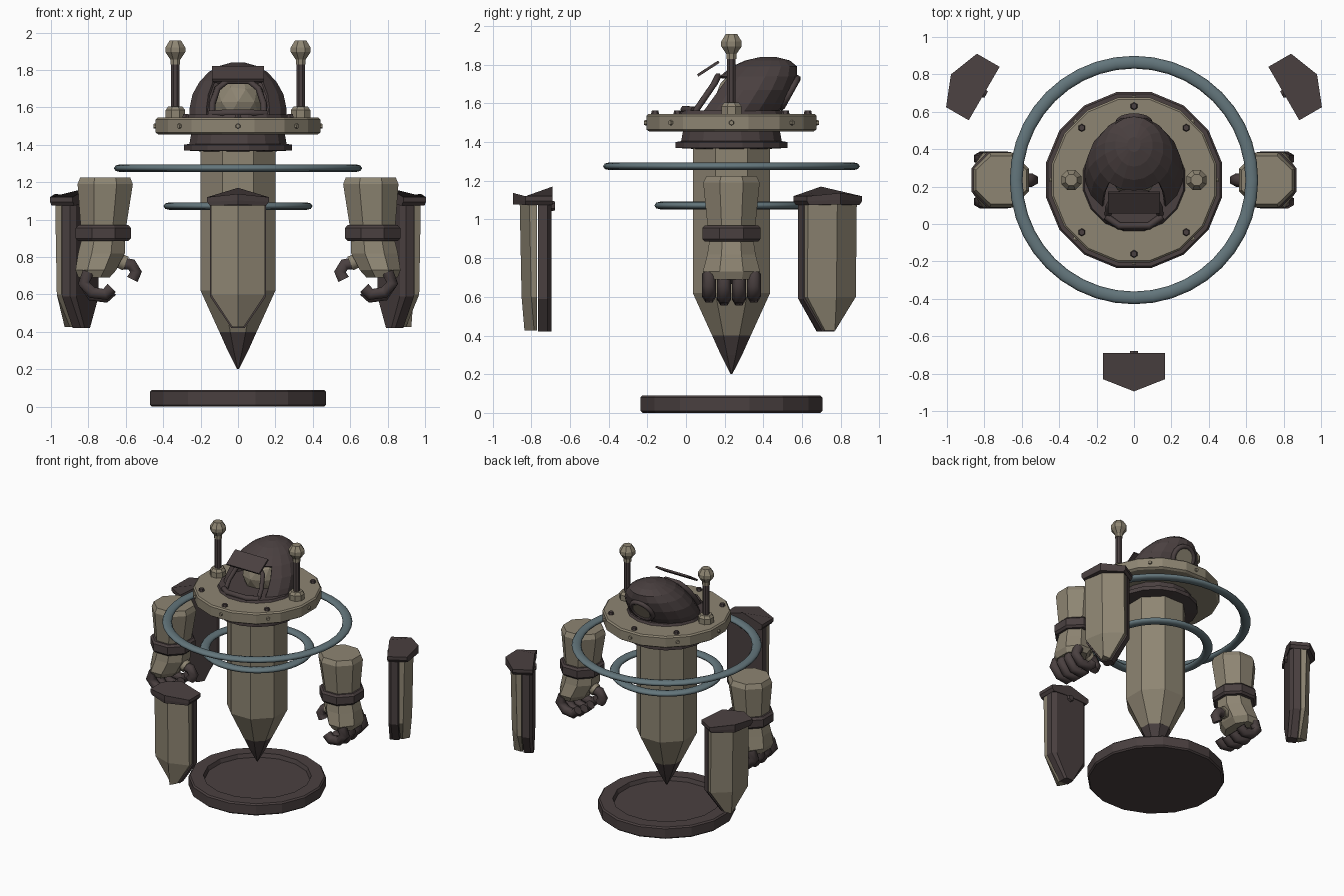
import bpy, bmesh, math
from math import sin, cos, pi, radians
from mathutils import Matrix, Vector

if "Cube" in bpy.data.objects:
    bpy.data.objects.remove(bpy.data.objects["Cube"])

AXIS_Y = 0.235


def material(name, rgb):
    m = bpy.data.materials.new(name)
    m.use_nodes = True
    m.diffuse_color = (*rgb, 1)
    m.node_tree.nodes["Principled BSDF"].inputs["Base Color"].default_value = (*rgb, 1)
    return m


STONE = material("sand stone", (0.27, 0.235, 0.17))
DARK = material("dark brown", (0.068, 0.051, 0.051))
STEEL = material("blue grey", (0.125, 0.18, 0.2))


def finish(name, bm, mat):
    bmesh.ops.recalc_face_normals(bm, faces=bm.faces)
    me = bpy.data.meshes.new(name)
    bm.to_mesh(me)
    bm.free()
    me.materials.append(mat)
    ob = bpy.data.objects.new(name, me)
    bpy.context.collection.objects.link(ob)
    return ob


def loft(name, rings, mat, caps=True, keep=None):
    """Skin a list of equally long point rings; keep filters faces by centre."""
    bm = bmesh.new()
    vs = [[bm.verts.new(p) for p in r] for r in rings]
    n = len(rings[0])
    for a, b in zip(vs, vs[1:]):
        for i in range(n):
            j = (i + 1) % n
            bm.faces.new((a[i], a[j], b[j], b[i]))
    if caps:
        bm.faces.new(vs[0])
        bm.faces.new(vs[-1])
    if keep:
        drop = [f for f in bm.faces if not keep(f.calc_center_median())]
        bmesh.ops.delete(bm, geom=drop, context='FACES')
    bmesh.ops.remove_doubles(bm, verts=bm.verts, dist=0.0005)
    return finish(name, bm, mat)


def oval(cx, cy, z, rx, ry, n):
    # flats face the main axes
    return [(cx + rx * cos(2 * pi * (i + .5) / n), cy + ry * sin(2 * pi * (i + .5) / n), z)
            for i in range(n)]


def lathe(name, profile, mat, n=16, x=0, y=AXIS_Y):
    k = 1 / cos(pi / n)
    return loft(name, [oval(x, y, z, r * k, r * k, n) for r, z in profile], mat)


def tube(name, pts, radius, mat, closed=False):
    cu = bpy.data.curves.new(name, 'CURVE')
    cu.dimensions = '3D'
    cu.bevel_depth, cu.bevel_resolution, cu.use_fill_caps = radius, 1, True
    sp = cu.splines.new('POLY')
    sp.points.add(len(pts) - 1)
    for p, co in zip(sp.points, pts):
        p.co = (*co, 1)
    sp.use_cyclic_u = closed
    cu.materials.append(mat)
    ob = bpy.data.objects.new(name, cu)
    bpy.context.collection.objects.link(ob)
    return ob


def bolt(name, pos, direction, mat, r=0.022, depth=0.024):
    bm = bmesh.new()
    rot = Vector(direction).to_track_quat('Z', 'Y').to_matrix().to_4x4()
    bmesh.ops.create_cone(bm, cap_ends=True, segments=6, radius1=r, radius2=r * .75,
                          depth=depth, matrix=Matrix.Translation(pos) @ rot)
    return finish(name, bm, mat)


# Base dish
lathe("base_dish", [(.46, 0), (.47, .01), (.47, .08), (.46, .09), (.37, .09), (.36, .06)], DARK)

# Pointed column
lathe("column", [(.2, 1.38), (.2, .62), (.1, .4)], STONE, 8)
lathe("column_tip", [(.102, .405), (.055, .3), (.004, .2)], DARK, 8)

# Collar, shoulder disc and neck
lathe("collar", [(.2, 1.365), (.29, 1.37), (.29, 1.4), (.26, 1.405), (.25, 1.46)], DARK)
lathe("shoulder_disc", [(.425, 1.455), (.44, 1.465), (.44, 1.535), (.43, 1.545)], STONE)
lathe("neck_ring", [(.275, 1.54), (.265, 1.562), (.2, 1.562)], DARK)
for i in range(8):
    a = i * pi / 4
    d = Vector((cos(a), sin(a), 0))
    c = Vector((0, AXIS_Y, 0))
    bolt("rim_bolt", c + d * .44 + Vector((0, 0, 1.5)), d, STONE, .016)
    if i % 4:
        bolt("disc_bolt", c + d * .395 + Vector((0, 0, 1.552)), (0, 0, 1), DARK)

# Antennas
for s in (-1, 1):
    x = s * .335
    lathe("antenna_socket", [(.052, 1.54), (.052, 1.585), (.038, 1.605)], STONE, 8, x)
    lathe("antenna_rod", [(.022, 1.59), (.022, 1.85)], DARK, 8, x)
    lathe("antenna_knob", [(.026, 1.83), (.026, 1.855), (.053, 1.895), (.053, 1.92),
                           (.03, 1.958)], STONE, 8, x)

# Hood: a dome leaning backwards with an open front
HOOD = [(1.535, .245, .265, .225), (1.60, .29, .262, .222), (1.67, .335, .247, .215),
        (1.74, .375, .207, .2), (1.79, .405, .157, .17), (1.822, .422, .1, .115),
        (1.84, .425, .035, .04)]


def outside_opening(c):
    return not (c.y < .28 and abs(c.x) < .13 and 1.5 < c.z < 1.74)


hood = loft("hood", [oval(0, cy, z, rx, ry, 18) for z, cy, rx, ry in HOOD], DARK,
            keep=outside_opening)
shell = hood.modifiers.new("thickness", 'SOLIDIFY')
shell.thickness = .015

# Face inside the hood
bm = bmesh.new()
bmesh.ops.create_icosphere(bm, subdivisions=2, radius=1,
                           matrix=Matrix.Translation((0, .32, 1.63)) @ Matrix.Diagonal((.15, .17, .15, 1)))
finish("face", bm, STONE)

# Trim around the opening, chin guard, and brow plate
half = [(.14, .035, 1.54), (.137, .09, 1.62), (.11, .145, 1.7), (.06, .165, 1.74)]
tube("opening_trim", half + [(-x, y, z) for x, y, z in reversed(half)], .018, DARK)
tube("chin_guard", [(.15, .04, 1.565), (.08, -.01, 1.57), (-.08, -.01, 1.57), (-.15, .04, 1.565)],
     .02, DARK)
bm = bmesh.new()
bmesh.ops.create_cube(bm, size=1, matrix=Matrix.Translation((0, .115, 1.78))
                      @ Matrix.Rotation(radians(33), 4, 'X') @ Matrix.Diagonal((.28, .13, .014, 1)))
finish("brow_plate", bm, DARK)

# Round port on the back of the hood
port = Matrix.Translation((0, .535, 1.655)) @ Matrix.Rotation(radians(-119), 4, 'X')
tube("port_ring", [port @ Vector((.085 * cos(i * pi / 8), .085 * sin(i * pi / 8), 0))
                   for i in range(16)], .018, DARK, True)
bm = bmesh.new()
bmesh.ops.create_cone(bm, cap_ends=True, segments=16, radius1=.07, radius2=.07, depth=.02, matrix=port)
finish("port_cover", bm, STONE)

# Floating rings
for name, major, z in (("large_ring", .63, 1.275), ("small_ring", .365, 1.072)):
    bpy.ops.mesh.primitive_torus_add(major_segments=40, minor_segments=8, major_radius=major,
                                     minor_radius=.034, location=(0, AXIS_Y, z))
    ring = bpy.context.object
    ring.name = name
    ring.scale.z = .6
    ring.data.materials.append(STEEL)
    bpy.ops.object.shade_smooth_by_angle(angle=radians(50))

# Floating hands, fingers curled inwards
for s in (-1, 1):
    def sleeve(name, rows, mat):
        loft(name, [oval(s * x, AXIS_Y, z, rx, ry, 8) for z, x, rx, ry in rows], mat)

    sleeve("cuff", [(1.225, .71, .145, .14), (1.19, .71, .16, .158), (.95, .72, .13, .132)], STONE)
    sleeve("wrist_band", [(.885, .72, .145, .15), (.9, .72, .16, .163), (.955, .72, .16, .163),
                          (.97, .72, .145, .15)], DARK)
    sleeve("glove", [(.9, .72, .125, .122), (.82, .73, .135, .135), (.73, .76, .118, .16),
                     (.69, .77, .09, .14)], STONE)
    for k in range(4):
        y = AXIS_Y + (k - 1.5) * .077
        low = .585 if k in (1, 2) else .6
        tube("finger", [(s * x, y, z) for x, z in
                        ((.8, .72), (.825, .66), (.78, low + .01), (.71, low), (.675, low + .035))],
             .036, DARK)
    tube("thumb_base", [(s * .68, AXIS_Y, .8), (s * .6, AXIS_Y, .765)], .045, STONE)
    tube("thumb", [(s * x, AXIS_Y, z) for x, z in
                   ((.61, .765), (.57, .76), (.545, .72), (.565, .68))], .036, DARK)


# Three floating shields around the axis
def shield_ring(pts, turn):
    m = Matrix.Translation((0, AXIS_Y, 0)) @ Matrix.Rotation(turn, 4, 'Z')
    return [m @ Vector((x, y - AXIS_Y, z)) for x, y, z in pts]


def outer(w, z, y):
    return [(-w, -.77, z), (w, -.77, z), (w, y, z), (0, y - .05, z), (-w, y, z)]


def inner(w, z):
    return [(-w, -.765, z), (w, -.765, z), (w, -.715, z), (w * .8, -.695, z),
            (-w * .8, -.695, z), (-w, -.715, z)]


def cap(w, z, rise):
    return [(-w, -.69, z), (0, -.69, z + rise), (w, -.69, z), (w, -.83, z),
            (0, -.895, z + rise * .35), (-w, -.83, z)]


for k in range(3):
    t = k * 2 * pi / 3
    loft("shield_front", [shield_ring(p, t) for p in
                          (outer(.145, 1.1, -.81), outer(.145, .6, -.8), outer(.03, .425, -.785))], STONE)
    loft("shield_back", [shield_ring(p, t) for p in
                         (inner(.15, 1.1), inner(.15, .59), inner(.035, .42))], DARK)
    loft("shield_cap", [shield_ring(p, t) for p in
                        (cap(.15, 1.075, .01), cap(.165, 1.095, .02), cap(.165, 1.12, .05))], DARK)
    spot = shield_ring([(0, -.69, 1.07)], t)[0]
    bolt("shield_bolt", spot, Vector((0, AXIS_Y, 1.07)) - spot, DARK, .03)
